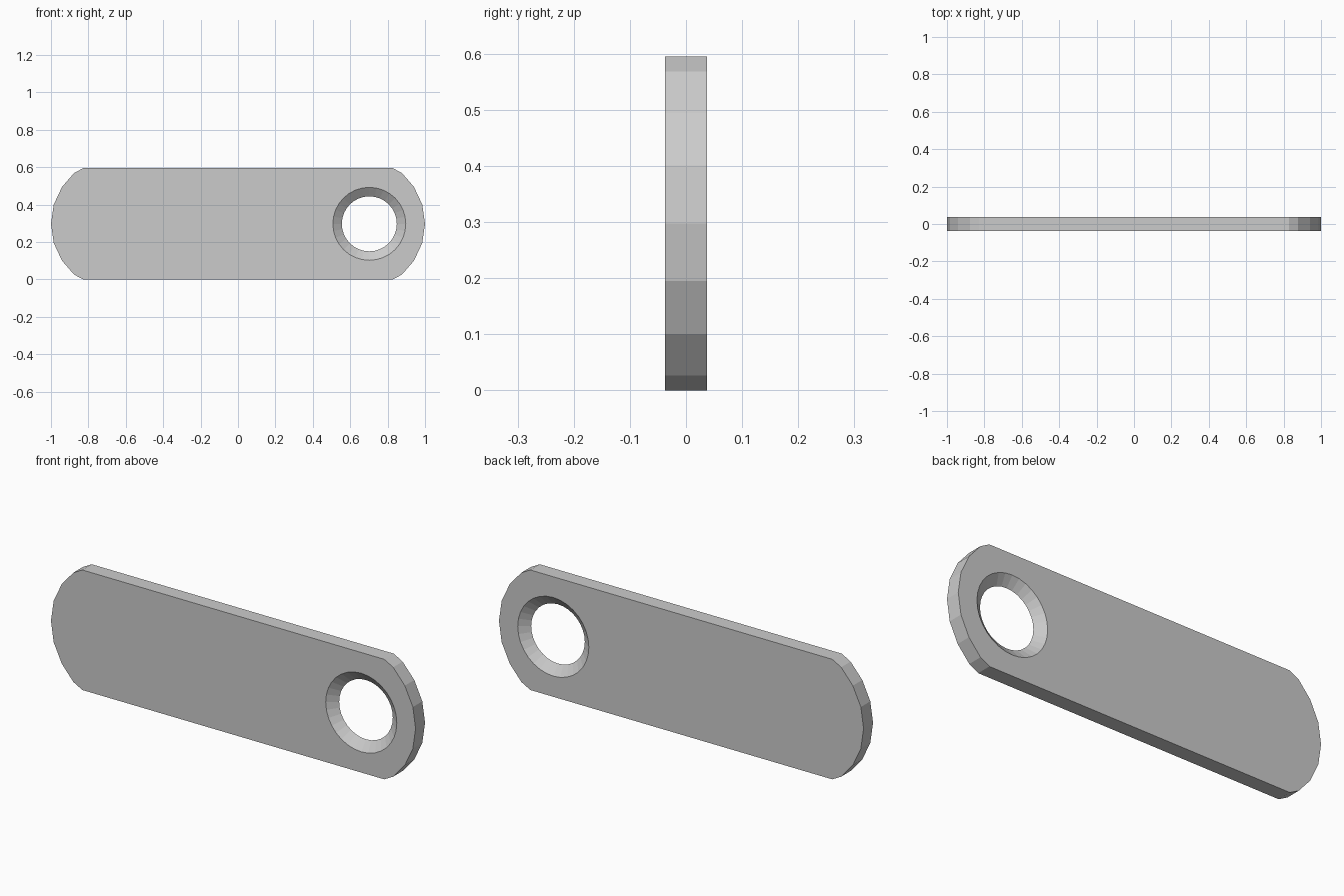
import bpy, bmesh
from math import sin, cos, tau

if "Cube" in bpy.data.objects:
    bpy.data.objects.remove(bpy.data.objects["Cube"])

HALF_T = 0.037          # half thickness
MID_Z = 0.2975          # half height
HOLE_X = 0.702
SEGMENTS = 32

# Quarter of the rounded-end outline, mirrored to all four corners
quarter = [(1.0, 0.0), (0.985, 0.103), (0.941, 0.197), (0.877, 0.271), (0.828, MID_Z)]
upper = quarter + [(-x, z) for x, z in reversed(quarter)]
outline = upper + [(x, -z) for x, z in reversed(upper[1:-1])]


def circle(radius):
    return [(HOLE_X + radius * cos(tau * i / SEGMENTS), radius * sin(tau * i / SEGMENTS))
            for i in range(SEGMENTS)]


bm = bmesh.new()


def loop(points, y):
    return [bm.verts.new((x, y, z + MID_Z)) for x, z in points]


def bridge(a, b):
    n = len(a)
    for i in range(n):
        j = (i + 1) % n
        bm.faces.new((a[i], a[j], b[j], b[i]))


# Outer rim
rims = [loop(outline, y) for y in (-HALF_T, HALF_T)]
bridge(*rims)

# Hole countersunk from both sides, narrowest at the middle
front, back = (loop(circle(0.195), y) for y in (-HALF_T, HALF_T))
waist = loop(circle(0.147), 0)
bridge(front, waist)
bridge(waist, back)

# Flat front and back faces around the hole
for rim, hole in zip(rims, (front, back)):
    edges = [bm.edges.get((ring[i - 1], ring[i])) for ring in (rim, hole) for i in range(len(ring))]
    bmesh.ops.triangle_fill(bm, edges=edges, use_beauty=True)

bmesh.ops.recalc_face_normals(bm, faces=bm.faces)
bmesh.ops.dissolve_limit(bm, angle_limit=0.01, verts=bm.verts, edges=bm.edges)
mesh = bpy.data.meshes.new("tag_plate")
bm.to_mesh(mesh)
bm.free()
bpy.context.collection.objects.link(bpy.data.objects.new("tag_plate", mesh))
